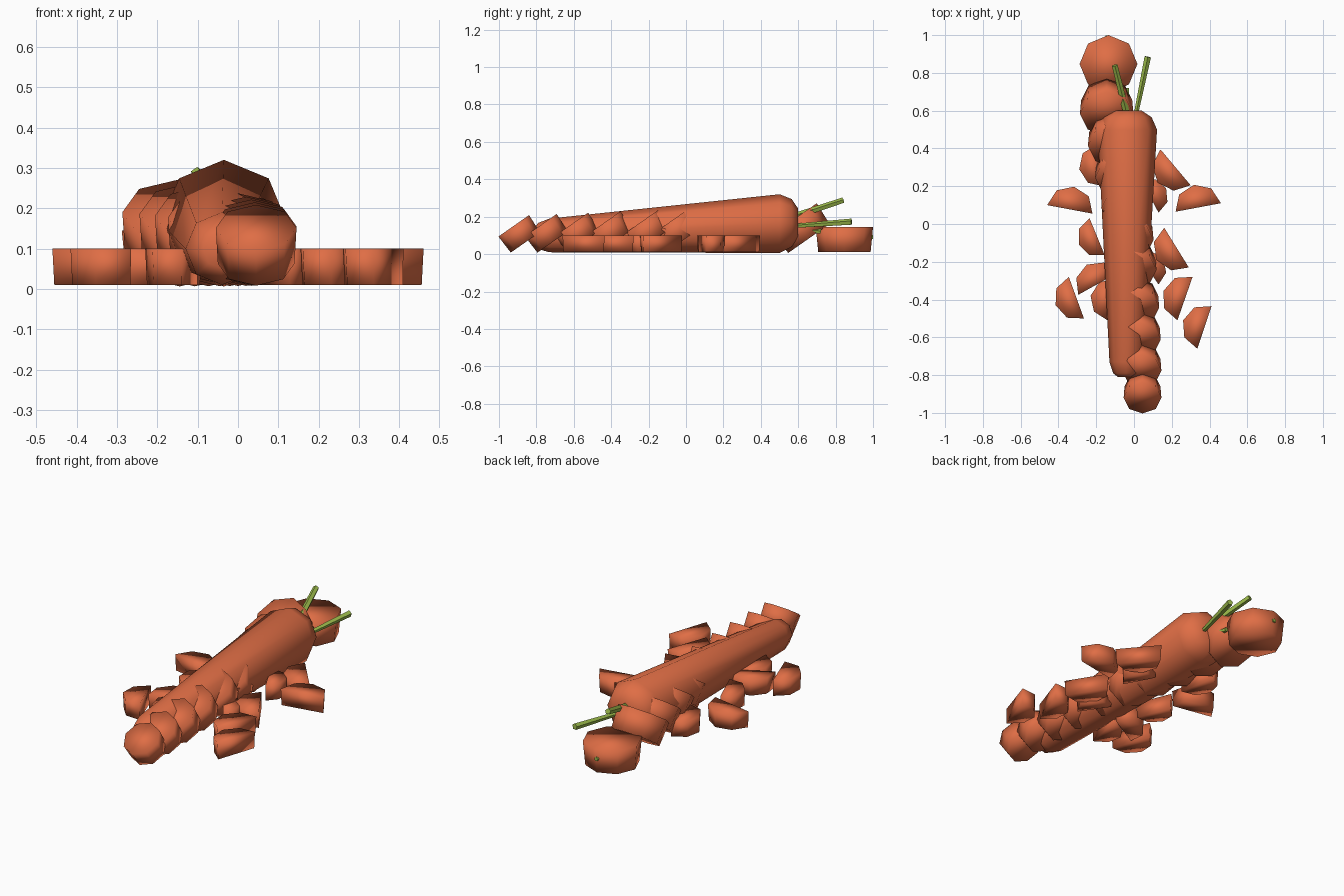
import bpy, bmesh, math
from mathutils import Vector, Matrix

if "Cube" in bpy.data.objects:
    bpy.data.objects.remove(bpy.data.objects["Cube"])


def material(name, rgb):
    m = bpy.data.materials.new(name)
    m.diffuse_color = (*rgb, 1)
    m.use_nodes = True
    m.node_tree.nodes["Principled BSDF"].inputs["Base Color"].default_value = m.diffuse_color
    return m


ORANGE = material("carrot orange", (0.74, 0.155, 0.06))
GREEN = material("stem green", (0.33, 0.49, 0.07))


def loft(name, rings, mat, smooth=True):
    """Join rings of equal vertex count and cap both ends."""
    bm = bmesh.new()
    loops = [[bm.verts.new(p) for p in ring] for ring in rings]
    n = len(loops[0])
    for a, b in zip(loops, loops[1:]):
        for i in range(n):
            j = (i + 1) % n
            bm.faces.new((a[i], a[j], b[j], b[i]))
    bm.faces.new(loops[0][::-1])
    bm.faces.new(loops[-1])
    bmesh.ops.recalc_face_normals(bm, faces=bm.faces[:])
    for f in bm.faces:
        f.smooth = smooth
    me = bpy.data.meshes.new(name)
    bm.to_mesh(me)
    bm.free()
    me.materials.append(mat)
    ob = bpy.data.objects.new(name, me)
    bpy.context.collection.objects.link(ob)
    return ob


def circle(r, z, n=8):
    return [Vector((r * math.sin(2 * math.pi * i / n), r * math.cos(2 * math.pi * i / n), z))
            for i in range(n)]


# whole carrot, eight sided, lying along y: (y, radius)
profile = [(-0.81, 0.045), (-0.79, 0.07), (-0.73, 0.09), (0.5, 0.157), (0.565, 0.128), (0.6, 0.075)]
rings = []
for y, r in profile:
    t = (y + 0.73) / 1.23
    c = Vector((-0.04 + 0.005 * t, y, 0.1 + 0.063 * t))
    rings.append([c + Vector((p.x, 0, p.y)) for p in circle(r, 0)])
loft("whole_carrot", rings, ORANGE)

# row of leaning slices of the second carrot
tilt = Matrix.Rotation(math.radians(35), 3, 'X')
for i, y in enumerate([-0.89, -0.745, -0.58, -0.41, -0.21, -0.05, 0.12, 0.28, 0.45, 0.62]):
    t = (y + 0.89) / 1.51
    r, h = 0.1 + 0.042 * t, 0.054 + 0.011 * t
    c = Vector((-0.027 - 0.145 * y - 0.072 * y * y, y, 0.107 + 0.03 * t))
    loft(f"leaning_slice_{i + 1}",
         [[tilt @ p + c for p in circle(r * k, z)] for k, z in ((0.95, -h), (1, h))], ORANGE)

# flat end slice
end = Vector((-0.135, 0.847, 0))
loft("end_slice", [[p + end for p in circle(r, z)]
                   for r, z in ((0.14, 0.01), (0.153, 0.145))], ORANGE)

# chopped half slices: cut edge from p to q, round side on the left
halves = [
    (-0.46, 0.10, -0.22, 0.055), (0.22, 0.065, 0.46, 0.11),
    (0.30, 0.205, 0.14, 0.395), (0.29, -0.23, 0.16, -0.02),
    (0.23, -0.51, 0.31, -0.28), (0.335, -0.66, 0.41, -0.435),
    (-0.265, -0.50, -0.345, -0.28), (-0.155, -0.165, -0.235, 0.03),
    (-0.295, -0.375, -0.09, -0.26), (-0.14, -0.51, -0.10, -0.29),
    (-0.16, 0.20, -0.20, 0.42), (0.04, 0.23, 0.13, 0.06),
    (0.02, -0.16, 0.13, -0.32),
]
for i, (px, py, qx, qy) in enumerate(halves):
    p, q = Vector((px, py, 0)), Vector((qx, qy, 0))
    c, u = (p + q) / 2, (q - p) / 2
    v = Vector((-u.y, u.x, 0))
    arc = [u * math.cos(a * math.pi / 4) + v * math.sin(a * math.pi / 4) for a in range(5)]
    loft(f"half_slice_{i + 1}",
         [[c + d * k + Vector((0, 0, z)) for d in arc] for k, z in ((0.96, 0.01), (1, 0.1))], ORANGE)

# cut green stems
stems = [((0.01, 0.58, 0.15), (0.073, 0.885, 0.172), 0.012, 0.018),
         ((-0.04, 0.59, 0.205), (-0.102, 0.84, 0.287), 0.018, 0.016),
         ((-0.04, 0.58, 0.16), (-0.045, 0.62, 0.17), 0.014, 0.014),
         ((-0.03, 0.58, 0.13), (-0.04, 0.72, 0.12), 0.013, 0.013),
         ((-0.14, 0.96, 0.09), (-0.14, 0.999, 0.09), 0.012, 0.012)]
for i, (a, b, r1, r2) in enumerate(stems):
    a, b = Vector(a), Vector(b)
    rot = (b - a).to_track_quat('Z', 'Y')
    loft(f"stem_{i + 1}", [[rot @ p + o for p in circle(r, 0, 5)] for o, r in ((a, r1), (b, r2))],
         GREEN, False)
